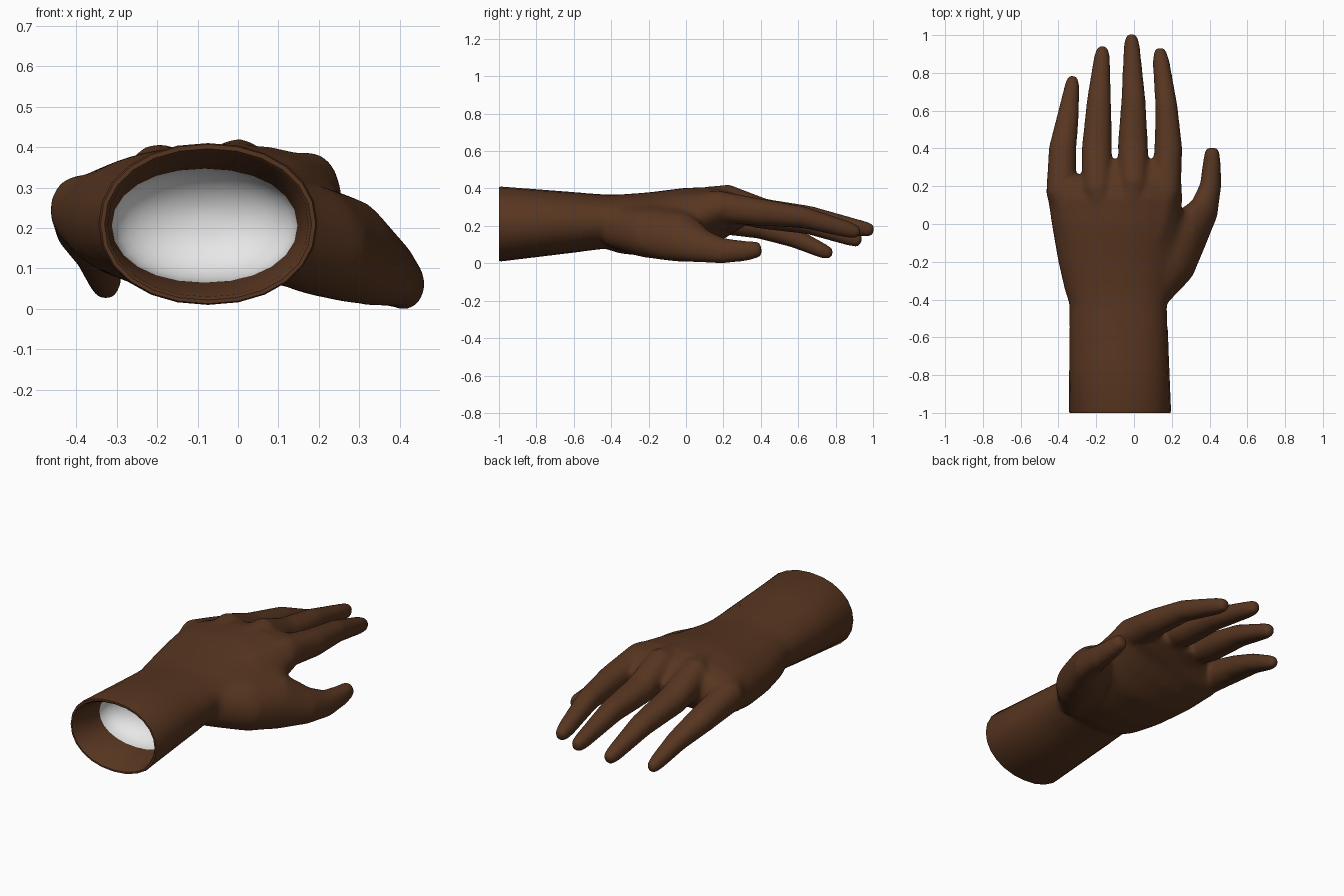
import bpy, bmesh, math
from mathutils import Vector

SIDES = 24
POWER = 2.12


def material(name, rgb):
    m = bpy.data.materials.new(name)
    m.diffuse_color = (*rgb, 1)
    return m


skin = material("brown_skin", (0.096, 0.036, 0.0145))
white = material("white_plug", (0.85, 0.85, 0.85))


def loft(bm, rings, power=2.0, along_y=False, caps=True):
    """Tube through rings of (x, y, z, half_width, half_height, roll)."""
    centres = [Vector(r[:3]) for r in rings]
    loops = []
    for i, (x, y, z, hw, hh, roll) in enumerate(rings):
        t = centres[min(i + 1, len(rings) - 1)] - centres[max(i - 1, 0)]
        if along_y:
            t = Vector((0, 1, 0))
        t.normalize()
        side = t.cross(Vector((0, 0, 1))).normalized()
        up = side.cross(t)
        loop = []
        for k in range(SIDES):
            a = 2 * math.pi * k / SIDES
            c, s = math.cos(a), math.sin(a)
            u = math.copysign(abs(c) ** (2 / power), c) * hw
            v = math.copysign(abs(s) ** (2 / power), s) * hh + roll * u
            loop.append(bm.verts.new(centres[i] + side * u + up * v))
        loops.append(loop)
    faces = []
    for a, b in zip(loops, loops[1:]):
        for k in range(SIDES):
            n = (k + 1) % SIDES
            faces.append(bm.faces.new((a[k], b[k], b[n], a[n])))
    if caps:
        faces.append(bm.faces.new(loops[0]))
        faces.append(bm.faces.new(loops[-1][::-1]))
        bmesh.ops.recalc_face_normals(bm, faces=faces)
    return loops


def section(y, x0, x1, z0, z1, roll=0.0):
    return ((x0 + x1) / 2, y, (z0 + z1) / 2, (x1 - x0) / 2, (z1 - z0) / 2, roll)


def make_object(name, bm, mat):
    mesh = bpy.data.meshes.new(name)
    bm.to_mesh(mesh)
    bm.free()
    mesh.materials.append(mat)
    obj = bpy.data.objects.new(name, mesh)
    bpy.context.collection.objects.link(obj)
    bpy.ops.object.select_all(action="DESELECT")
    bpy.context.view_layer.objects.active = obj
    obj.select_set(True)
    return obj


# Hollow forearm: inner wall, rim and outer skin
mid_arm = section(-0.70, -0.342, 0.184, 0.045, 0.388)
join = section(-0.56, -0.342, 0.179, 0.062, 0.377)
bm = bmesh.new()
loft(bm, [
    section(-0.785, -0.312, 0.147, 0.065, 0.347),
    section(-0.99, -0.322, 0.174, 0.030, 0.388),
    section(-1.00, -0.330, 0.182, 0.022, 0.396),
    section(-1.00, -0.340, 0.192, 0.013, 0.407),
    section(-0.99, -0.345, 0.196, 0.010, 0.410),
    mid_arm, join,
], POWER, along_y=True, caps=False)
make_object("forearm", bm, skin)
bpy.ops.object.shade_smooth_by_angle(angle=math.radians(40))

# White bowl closing the inside of the wrist
bm = bmesh.new()
bowl = []
for j in range(8):
    a = math.pi / 2 * j / 8
    c = math.cos(a)
    bowl.append((-0.0825, -0.785 + 0.14 * math.sin(a), 0.206, 0.2295 * c, 0.141 * c, 0.0))
bm.faces.new(loft(bm, bowl, POWER, along_y=True, caps=False)[-1][::-1])
for f in bm.faces:
    f.normal_flip()
make_object("wrist_plug", bm, white)
bpy.ops.object.shade_smooth_by_angle(angle=math.radians(60))

# Wrist and palm
bm = bmesh.new()
loft(bm, [
    mid_arm, join,
    section(-0.43, -0.342, 0.175, 0.078, 0.368),
    section(-0.36, -0.367, 0.192, 0.052, 0.368),
    section(-0.20, -0.404, 0.230, 0.036, 0.380, 0.0),
    section(0.00, -0.439, 0.255, 0.052, 0.405, 0.035),
    section(0.13, -0.458, 0.258, 0.100, 0.405, 0.08),
    section(0.21, -0.445, 0.254, 0.140, 0.387, 0.10),
    section(0.27, -0.270, 0.240, 0.175, 0.364, 0.06),
    section(0.34, -0.190, 0.190, 0.215, 0.320, 0.04),
], POWER, along_y=True)

# Fingers, from the back of the palm to the tip
fingers = {
    "index": [(0.12, -0.08, 0.300, 0.05, 0.07), (0.168, 0.17, 0.303, 0.080, 0.086),
              (0.182, 0.40, 0.272, 0.074, 0.073), (0.172, 0.62, 0.248, 0.059, 0.058),
              (0.143, 0.86, 0.182, 0.045, 0.045), (0.138, 0.912, 0.167, 0.034, 0.036),
              (0.137, 0.930, 0.163, 0.022, 0.024)],
    "middle": [(-0.03, -0.08, 0.330, 0.05, 0.06), (0.000, 0.22, 0.332, 0.080, 0.090),
               (-0.006, 0.42, 0.272, 0.080, 0.073), (-0.003, 0.66, 0.246, 0.064, 0.061),
               (-0.012, 0.94, 0.185, 0.043, 0.044), (-0.013, 0.985, 0.178, 0.034, 0.038),
               (-0.013, 1.004, 0.173, 0.022, 0.026)],
    "ring": [(-0.15, -0.08, 0.320, 0.05, 0.06), (-0.195, 0.19, 0.320, 0.080, 0.090),
             (-0.197, 0.40, 0.258, 0.080, 0.073), (-0.185, 0.66, 0.212, 0.064, 0.058),
             (-0.170, 0.88, 0.135, 0.043, 0.043), (-0.167, 0.922, 0.121, 0.034, 0.036),
             (-0.166, 0.938, 0.115, 0.022, 0.024)],
    "little": [(-0.30, -0.08, 0.265, 0.06, 0.07), (-0.386, 0.17, 0.245, 0.080, 0.087),
               (-0.378, 0.40, 0.198, 0.073, 0.068), (-0.348, 0.58, 0.136, 0.057, 0.053),
               (-0.328, 0.73, 0.067, 0.040, 0.041), (-0.326, 0.768, 0.052, 0.031, 0.033),
               (-0.325, 0.783, 0.046, 0.020, 0.022)],
}
for rings in fingers.values():
    loft(bm, [(*r, 0.0) for r in rings], POWER)

# Thumb, sweeping out and down from the heel of the hand
loft(bm, [
    (0.07, -0.40, 0.195, 0.095, 0.110, 0.0),
    (0.180, -0.21, 0.172, 0.148, 0.138, -0.16),
    (0.278, -0.04, 0.145, 0.125, 0.132, -0.28),
    (0.373, 0.08, 0.092, 0.079, 0.087, -0.25),
    (0.405, 0.20, 0.066, 0.057, 0.068, -0.12),
    (0.412, 0.32, 0.066, 0.048, 0.054, 0.0),
    (0.413, 0.385, 0.074, 0.039, 0.044, 0.0),
    (0.413, 0.403, 0.077, 0.028, 0.032, 0.0),
], POWER)

# Fuse palm, fingers and thumb into one skin
hand = make_object("hand", bm, skin)
fuse = hand.modifiers.new("fuse", "REMESH")
fuse.mode = "VOXEL"
fuse.voxel_size = 0.010
bpy.ops.object.modifier_apply(modifier=fuse.name)


def soften(bm, verts, times):
    for _ in range(times):
        bmesh.ops.smooth_vert(bm, verts=verts, factor=0.5,
                              use_axis_x=True, use_axis_y=True, use_axis_z=True)


# Soften the joins, most on the palm, and open the wrist where it meets the forearm
bm = bmesh.new()
bm.from_mesh(hand.data)
soften(bm, bm.verts[:], 7)
soften(bm, [v for v in bm.verts if -0.42 < v.co.y < 0.12 and v.co.x < 0.31], 25)
soften(bm, bm.verts[:], 2)
bmesh.ops.bisect_plane(bm, geom=bm.verts[:] + bm.edges[:] + bm.faces[:],
                       plane_co=(0, -0.562, 0), plane_no=(0, 1, 0), clear_inner=True)
for f in bm.faces:
    f.material_index = 0
bm.to_mesh(hand.data)
bm.free()
hand.data.materials.clear()
hand.data.materials.append(skin)
bpy.ops.object.shade_smooth_by_angle(angle=math.radians(50))
